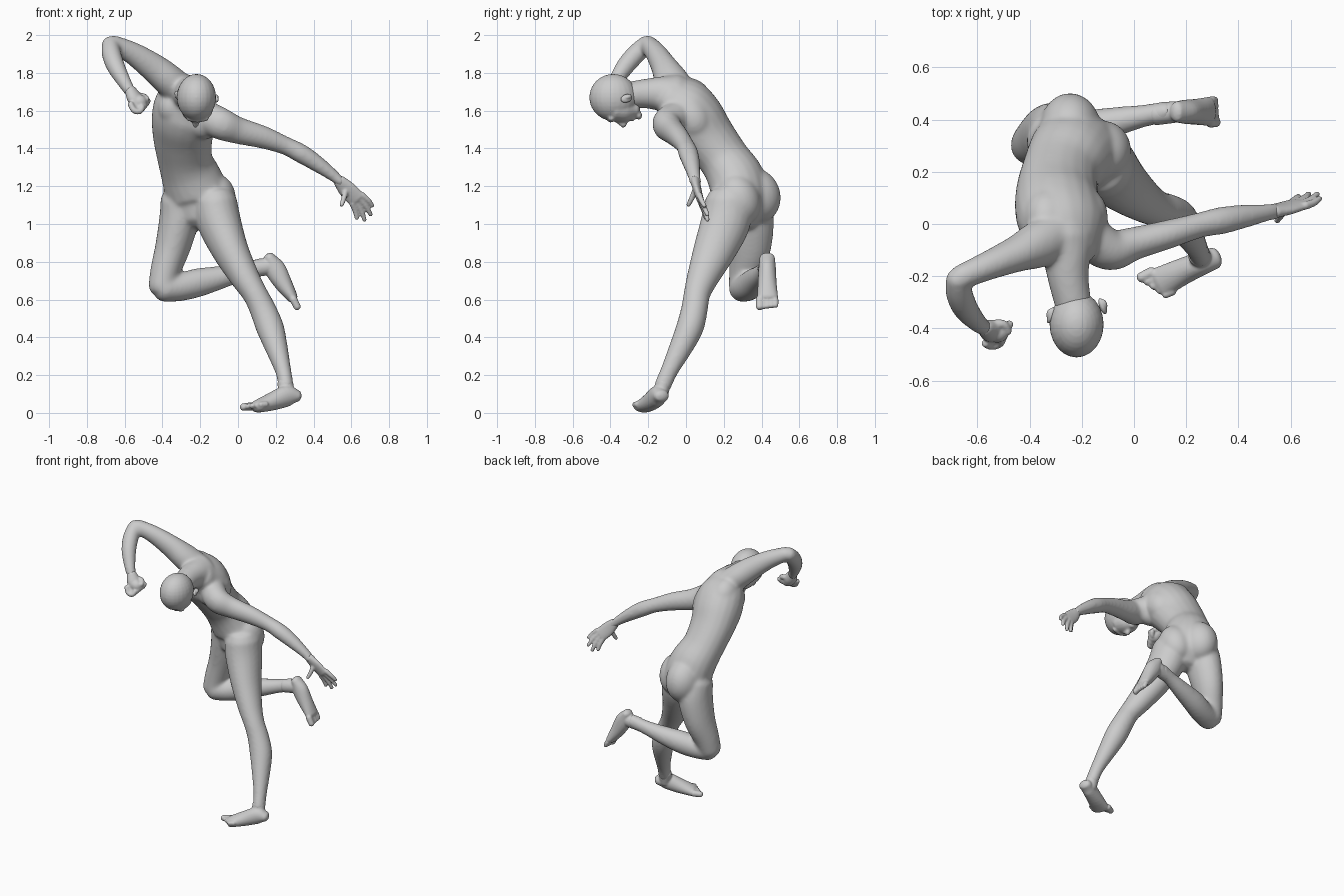
import bpy, bmesh, math
from mathutils import Vector, Matrix

bm = bmesh.new()
N = 20


def spline(p0, p1, p2, p3, t):
    return [0.5 * (2*b + (c-a)*t + (2*a-5*b+4*c-d)*t*t + (3*b-a-3*c+d)*t**3)
            for a, b, c, d in zip(p0, p1, p2, p3)]


def loft(pts, side=(0, 1, 0), side_end=None, cap=0.7, steps=4):
    """Round-ended limb through (x, y, z, half width, half depth) stations."""
    pts = [tuple(p) if len(p) == 5 else (*p, p[3]) for p in pts]
    e = [pts[0]] + pts + [pts[-1]]
    st = [spline(*e[i:i+4], k/steps) for i in range(len(pts)-1) for k in range(steps)]
    st.append(list(pts[-1]))
    s0, s1 = Vector(side), Vector(side_end or side)
    cs = [Vector(s[:3]) for s in st]
    n = len(st)
    rings = []

    def ring(c, t, s, a, b):
        u = (s - t*s.dot(t)).normalized()
        v = t.cross(u)
        rings.append([bm.verts.new(c + u*a*math.cos(w) + v*b*math.sin(w))
                      for w in (2*math.pi*j/N for j in range(N))])

    for i, s in enumerate(st):
        t = (cs[min(i+1, n-1)] - cs[max(i-1, 0)]).normalized()
        sd = s0.lerp(s1, i/(n-1))
        a, b = s[3], s[4]
        h = min(a, b)*cap
        if i == 0:
            for q in (1.45, 1.1, 0.6):
                ring(cs[i]-t*h*math.sin(q), t, sd, a*math.cos(q), b*math.cos(q))
        ring(cs[i], t, sd, a, b)
        if i == n-1:
            for q in (0.6, 1.1, 1.45):
                ring(cs[i]+t*h*math.sin(q), t, sd, a*math.cos(q), b*math.cos(q))
    for r, q in zip(rings, rings[1:]):
        for j in range(N):
            bm.faces.new((r[j], r[(j+1) % N], q[(j+1) % N], q[j]))
    bm.faces.new(rings[0][::-1])
    bm.faces.new(rings[-1])


def ball(c, r, rot=(0, 0, 0)):
    m = Matrix.Translation(c)
    for ang, ax in zip(rot, 'XYZ'):
        m = m @ Matrix.Rotation(ang, 4, ax)
    bmesh.ops.create_uvsphere(bm, u_segments=24, v_segments=16, radius=1,
                              matrix=m @ Matrix.Diagonal((*r, 1)))


def finish(name, voxel=0.007, smooth=3):
    """Fuse the masses gathered so far into one smooth skin."""
    bmesh.ops.recalc_face_normals(bm, faces=bm.faces)
    me = bpy.data.meshes.new(name)
    bm.to_mesh(me)
    bm.clear()
    ob = bpy.data.objects.new(name, me)
    bpy.context.collection.objects.link(ob)
    rm = ob.modifiers.new("fuse", 'REMESH')
    rm.mode, rm.voxel_size, rm.use_smooth_shade = 'VOXEL', voxel, True
    sm = ob.modifiers.new("soften", 'SMOOTH')
    sm.factor, sm.iterations = 0.5, smooth


# torso, twisting from hips to shoulders
loft([(-.20, .275, 1.05, .14, .115), (-.21, .29, 1.13, .175, .145), (-.245, .265, 1.24, .163, .148),
      (-.28, .205, 1.34, .15, .132), (-.293, .125, 1.45, .162, .138), (-.287, .05, 1.55, .175, .155),
      (-.27, -.015, 1.63, .172, .145), (-.25, -.085, 1.685, .125, .10)],
     side=(.89, -.46, 0), side_end=(.78, -.1, -.6))
# buttocks, chest and shoulder blade masses
ball((-.245, .365, 1.15), (.118, .135, .15), (.4, 0, 0))
ball((-.12, .28, 1.13), (.11, .112, .14), (.4, 0, 0))
ball((-.34, -.05, 1.61), (.085, .075, .09), (.4, 0, 0))
ball((-.18, -.055, 1.53), (.085, .075, .085), (.4, 0, 0))
ball((-.335, .035, 1.66), (.09, .10, .12), (.6, 0, 0))
ball((-.18, .03, 1.56), (.08, .095, .12), (.6, 0, 0))
# neck
loft([(-.26, -.04, 1.69, .12, .095), (-.258, -.13, 1.69, .092), (-.25, -.22, 1.69, .078),
      (-.23, -.32, 1.68, .07)], side=(.8, 0, -.6), side_end=(1, 0, 0))
# raised right arm
loft([(-.30, -.04, 1.70, .09), (-.37, -.08, 1.765, .09, .085), (-.45, -.115, 1.83, .07, .076),
      (-.56, -.16, 1.905, .056, .06), (-.665, -.205, 1.955, .048, .047)])
loft([(-.675, -.205, 1.957, .046), (-.67, -.265, 1.90, .052), (-.645, -.325, 1.83, .049),
      (-.598, -.38, 1.745, .037), (-.57, -.40, 1.70, .031)])
# outstretched left arm
loft([(-.17, -.05, 1.57, .085), (-.09, -.10, 1.53, .08, .085), (0, -.075, 1.495, .064, .072),
      (.13, -.04, 1.46, .056, .061), (.25, -.005, 1.415, .049), (.33, .012, 1.375, .053, .051),
      (.41, .027, 1.325, .047, .045), (.50, .042, 1.26, .035, .033), (.545, .05, 1.22, .033, .026)])
# standing left leg
loft([(-.12, .225, 1.12, .115, .125), (-.10, .21, 1.01, .117, .132), (-.04, .15, .86, .097, .113),
      (.035, .09, .72, .078, .086), (.09, .058, .63, .067, .071), (.13, .045, .55, .07, .071),
      (.17, .02, .45, .074, .073), (.205, -.03, .34, .06, .062), (.24, -.09, .22, .043, .047),
      (.255, -.125, .14, .041, .046)], side=(1, 0, 0))
# folded right leg
loft([(-.30, .315, 1.13, .11, .12), (-.31, .335, 1.03, .107, .13), (-.345, .337, .88, .094, .115),
      (-.385, .315, .75, .08, .089), (-.402, .30, .662, .073, .075)], side=(1, 0, 0))
loft([(-.397, .295, .66, .073), (-.31, .325, .665, .074), (-.21, .36, .69, .071, .076),
      (-.08, .39, .72, .058, .06), (.04, .415, .752, .043, .046), (.13, .43, .775, .042, .048)])
finish("body", 0.009, 18)

# head with jaw, brow and nose
ball((-.22, -.385, 1.67), (.104, .127, .124))
loft([(-.23, -.275, 1.605, .05, .045), (-.225, -.32, 1.605, .075, .068), (-.215, -.38, 1.612, .085, .07)],
     side=(1, 0, 0))
loft([(-.225, -.325, 1.53, .017, .024), (-.217, -.375, 1.557, .012, .013)], side=(1, 0, 0))
ball((-.226, -.288, 1.56), (.028, .02, .016))
ball((-.23, -.25, 1.575), (.03, .018, .022))
loft([(-.265, -.395, 1.56, .014), (-.215, -.40, 1.553, .016), (-.165, -.395, 1.56, .014)])
finish("head")

# closed right hand
loft([(-.57, -.40, 1.71, .032, .028), (-.55, -.408, 1.67, .045, .036), (-.53, -.415, 1.64, .042, .036)],
     side=(.6, .7, .1))
ball((-.523, -.415, 1.645), (.043, .04, .04))
for i in range(4):
    o = Vector((.010, .021, .012))*(i-1.5)
    k = [Vector(p)+o for p in ((-.555, -.425, 1.655), (-.535, -.435, 1.62), (-.505, -.43, 1.615),
                               (-.492, -.415, 1.638))]
    loft([(*p, .016) for p in k], side=(.6, .7, .1))
loft([(-.54, -.385, 1.68, .018), (-.50, -.385, 1.675, .017), (-.482, -.415, 1.66, .015)])
finish("right_hand", 0.006)

# open left hand
loft([(.535, .048, 1.23, .033, .026), (.58, .06, 1.18, .048, .022), (.63, .075, 1.13, .048, .019)],
     side=(.62, -.25, .72))
for b, m, t in (((.655, .07, 1.155), (.69, .082, 1.125), (.712, .098, 1.095)),
                ((.643, .075, 1.135), (.68, .095, 1.09), (.703, .115, 1.048)),
                ((.625, .08, 1.12), (.655, .10, 1.065), (.67, .115, 1.02)),
                ((.605, .08, 1.11), (.62, .095, 1.07), (.63, .105, 1.03)),
                ((.57, .05, 1.18), (.56, .03, 1.135), (.548, .012, 1.10))):
    loft([(*b, .0165), (*m, .014), (*t, .0115)], side=(.62, -.25, .72))
finish("left_hand", 0.006)

# flat left foot and hanging right foot, each with five toes
loft([(.25, -.12, .16, .04, .043), (.26, -.138, .09, .042, .042)], side=(.43, -.9, 0))
loft([(.31, -.13, .09, .042, .034), (.26, -.15, .09, .046, .056), (.18, -.185, .06, .052, .048),
      (.10, -.225, .033, .061, .033)], side=(.43, -.9, 0))
for i in range(5):
    p = Vector((.055, -.192, .033)) + Vector((.021, -.0175, .003))*i
    d = Vector((-.038, -.018, -.003))*(1 - .08*i)
    r = .022 if i == 0 else .0165
    loft([(*(p-d*.4), r), (*(p+d*.8), r*.9)])
finish("left_foot", 0.006)

loft([(.08, .42, .763, .042, .046), (.16, .43, .775, .042, .046)])
loft([(.165, .43, .825, .04, .03), (.195, .43, .765, .046, .055), (.24, .43, .685, .05, .047),
      (.288, .432, .61, .056, .03)])
for i in range(5):
    p = Vector((.30, .39 + .021*i, .588))
    d = Vector((.019, 0, -.038))*(1 - .08*i)
    r = .021 if i == 0 else .0165
    loft([(*(p-d*.4), r), (*(p+d*.8), r*.9)])
finish("right_foot", 0.006)

# ears
for name, c, s in (("left_ear", (-.12, -.315, 1.665), 1), ("right_ear", (-.318, -.35, 1.685), -1)):
    ball(c, (.013, .034, .022), (.3, 0, s*.35))
    ball(Vector(c)+Vector((s*.006, .008, .008)), (.011, .02, .012), (.3, 0, s*.35))
    finish(name, 0.004, 2)
bm.free()
